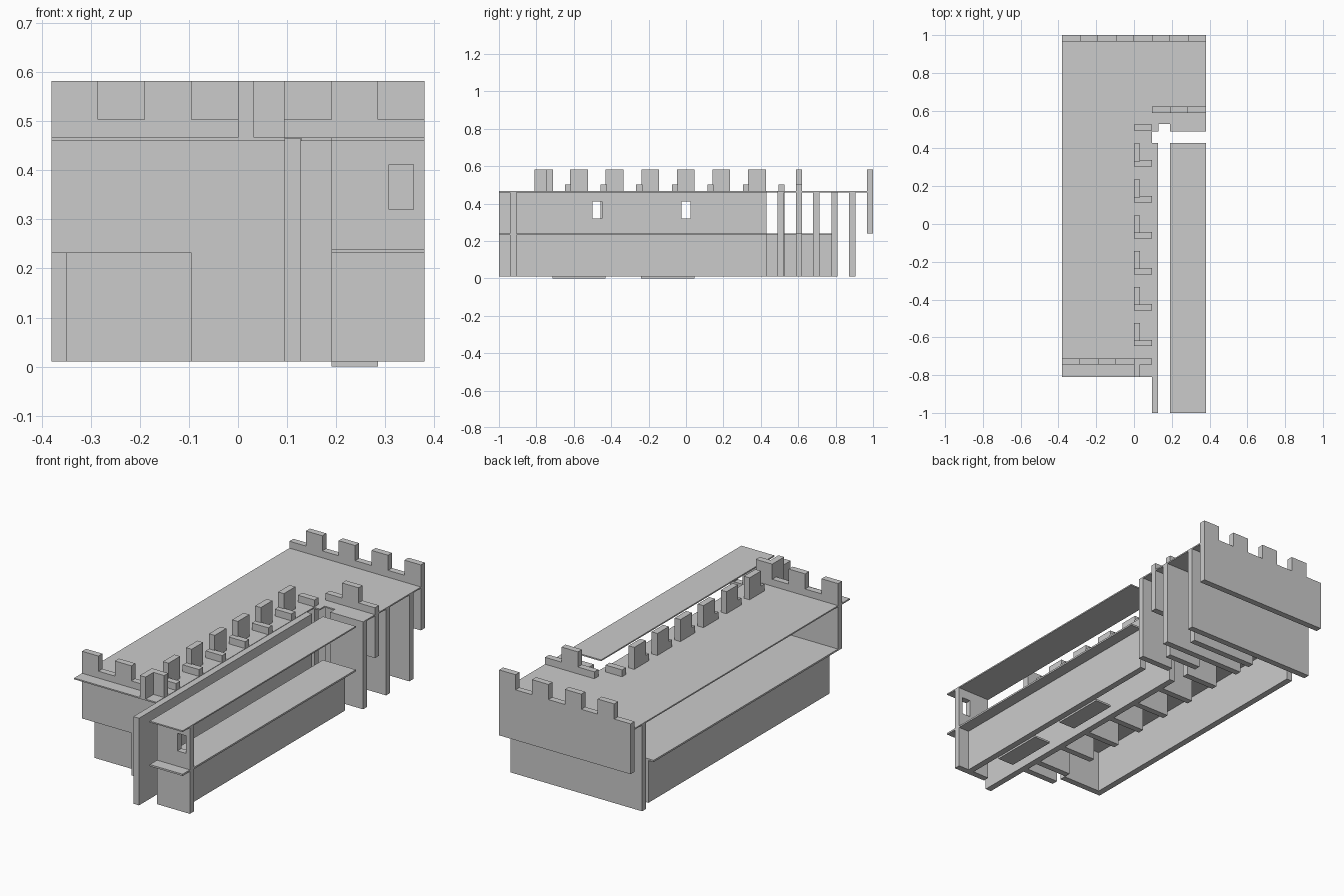
import bpy, bmesh
from mathutils import Matrix

if "Cube" in bpy.data.objects:
    bpy.data.objects.remove(bpy.data.objects["Cube"])

U = 0.095                     # battlement module
T = 0.033                     # board thickness
FLOOR, MID, DECK = 0.01, 0.24, 0.467
LOW, TOP = 0.503, 0.582


def prism(name, outline, axis, a, b):
    """Extrude a 2D outline from a to b along the given axis."""
    bm = bmesh.new()

    def place(u, v):
        return {'x': (a, u, v), 'y': (u, a, v), 'z': (u, v, a)}[axis]
    face = bm.faces.new([bm.verts.new(place(u, v)) for u, v in outline])
    ext = bmesh.ops.extrude_face_region(bm, geom=[face])
    vec = {'x': (b - a, 0, 0), 'y': (0, b - a, 0), 'z': (0, 0, b - a)}[axis]
    bmesh.ops.translate(bm, vec=vec, verts=[g for g in ext['geom'] if isinstance(g, bmesh.types.BMVert)])
    bmesh.ops.recalc_face_normals(bm, faces=bm.faces)
    me = bpy.data.meshes.new(name)
    bm.to_mesh(me)
    bm.free()
    ob = bpy.data.objects.new(name, me)
    bpy.context.collection.objects.link(ob)
    return ob


def box(name, x, y, z):
    return prism(name, [(x[0], y[0]), (x[1], y[0]), (x[1], y[1]), (x[0], y[1])], 'z', z[0], z[1])


def cut(ob, x, y, z):
    cutter = box("window_cutter", x, y, z)
    cutter.hide_render = True
    cutter.hide_viewport = True
    m = ob.modifiers.new("window", 'BOOLEAN')
    m.operation = 'DIFFERENCE'
    m.solver = 'EXACT'
    m.object = cutter


def battlement(x0, count, first_high):
    """Toothed top edge, listed from left to right."""
    pts = []
    for i in range(count):
        z = TOP if (i % 2 == 0) == first_high else LOW
        for p in ((x0 + i * U, z), (x0 + (i + 1) * U, z)):
            pts.append(p)
    return pts


# Roof decks
prism("main_roof", [(-.38, -.81), (U, -.81), (U, .49), (.13, .49), (.13, .53), (.19, .53),
                    (.19, .49), (.38, .49), (.38, 1), (-.38, 1)], 'z', .46, DECK)
box("side_roof", (.19, .38), (-1, .43), (.46, DECK))

# Middle floors
box("main_floor", (-.38, -U), (-.745, .81), (.231, MID))
box("side_floor", (.19, .38), (-1, .43), (.231, MID))

# Battlemented walls: back, front and side entrance
prism("back_battlement", [(-.38, MID)] + battlement(-.38, 8, False) + [(.38, MID)], 'y', 1 - T, 1)
prism("front_battlement", [(-U, FLOOR), (-U, MID), (-.38, MID)] + battlement(-.38, 5, True)
      + [(U, FLOOR)], 'y', -.745, -.712)
prism("side_battlement", [(U, MID)] + battlement(U, 3, False) + [(.38, MID)], 'y', .588, .621)

# Central corridor wall with two windows
corridor = box("corridor_wall", (U, .128), (-1, .43), (FLOOR, DECK - .002))
for y in (-.5, -.025):
    cut(corridor, (.05, .2), (y, y + .05), (.32, .412))

# End wall of the side wing with its window
end_wall = box("side_end_wall", (.19, .38), (-.94, -.907), (FLOOR, .46))
cut(end_wall, (.308, .357), (-1, -.85), (.32, .412))

# Lower long walls
box("side_lower_wall", (.285, .318), (-.907, .43), (FLOOR, .231))
box("main_lower_wall", (-.35, -.317), (-.685, .81), (FLOOR, .231))
box("front_lower_wall", (-.35, -U), (-.685, -.652), (FLOOR, .231))

# Cross walls, each poking through the roof as a low stub
for i in range(7):
    y = -.647 + .1903 * i
    prism("cross_wall", [(-U, FLOOR), (U, FLOOR), (U, LOW), (0, LOW), (0, .46), (-U, .46)], 'y', y, y + T)

# Parapet teeth along the roof
for i in range(7):
    y = -.81 + .1903 * i
    box("parapet_tooth", (0, T), (y, y + (.065 if i == 0 else U)), (DECK, TOP))

# Cross walls of the rear block
box("rear_gate_wall", (.19, .38), (.49, .523), (FLOOR, .46))
box("rear_cross_wall", (-U, .38), (.68, .713), (FLOOR, .46))
box("rear_inner_wall", (-U, .285), (.778, .811), (FLOOR, .46))
box("rear_middle_wall", (U, .285), (.588, .621), (FLOOR, MID))
box("back_wall", (-.38, .38), (.872, .905), (FLOOR, .46))

# Ground plates
for y in (-.715, -.24):
    box("ground_plate", (.19, .285), (y, y + .285), (0, .01))
